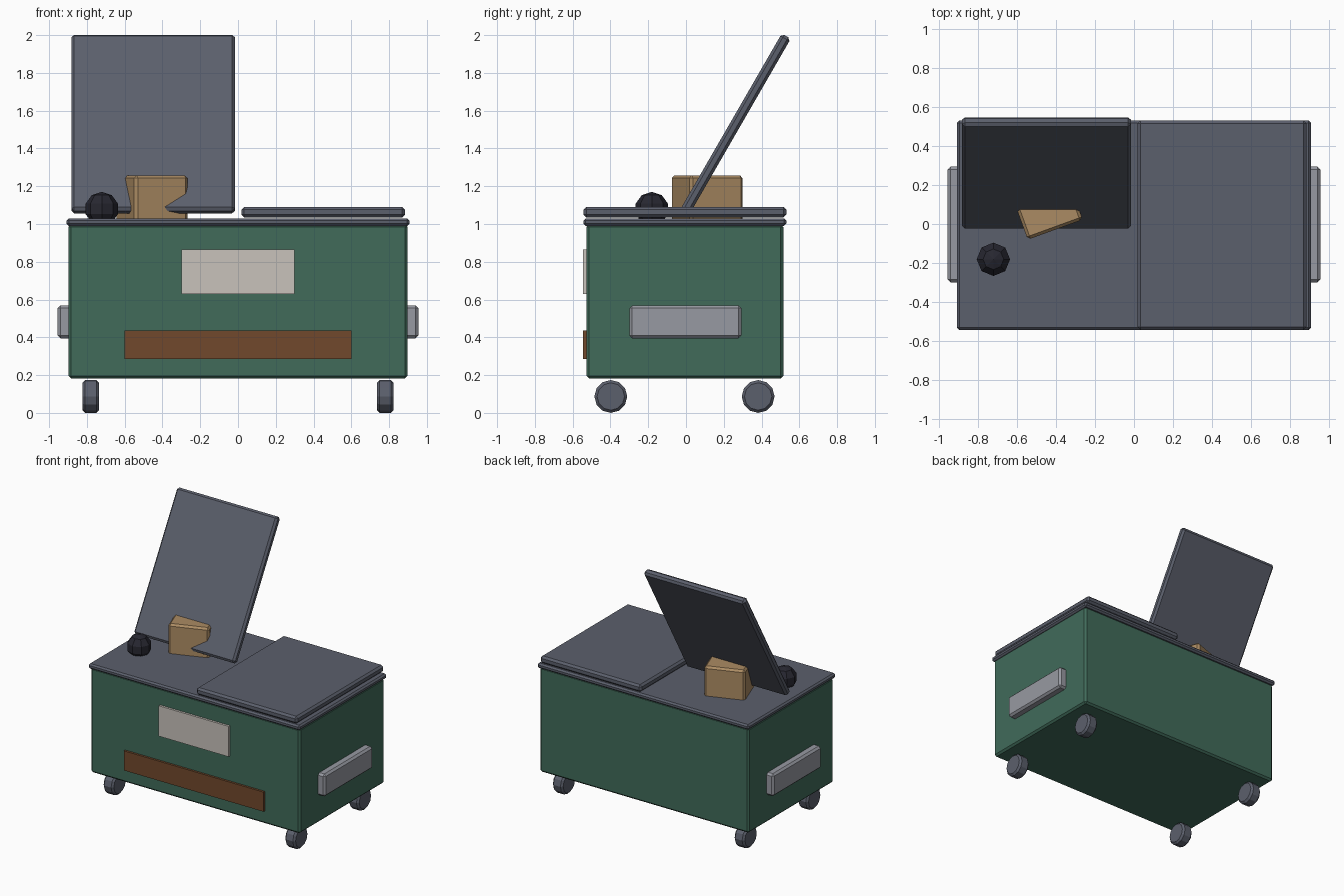
import bpy, bmesh, math
from mathutils import Matrix

if "Cube" in bpy.data.objects:
    bpy.data.objects.remove(bpy.data.objects["Cube"])


def material(name, rgb):
    m = bpy.data.materials.new(name)
    m.diffuse_color = (*rgb, 1)
    m.use_nodes = True
    m.node_tree.nodes["Principled BSDF"].inputs["Base Color"].default_value = m.diffuse_color
    return m


GREEN = material("green paint", (0.052, 0.147, 0.102))
DARK = material("dark plastic", (0.105, 0.115, 0.15))
STEEL = material("grey steel", (0.31, 0.32, 0.36))
PAPER = material("off white", (0.58, 0.54, 0.50))
RUST = material("rust brown", (0.165, 0.066, 0.025))
CARD = material("cardboard", (0.41, 0.26, 0.125))
BLACK = material("black bag", (0.02, 0.02, 0.03))


def finish(name, bm, mat, bevel=0.0, limit=40):
    me = bpy.data.meshes.new(name)
    bmesh.ops.recalc_face_normals(bm, faces=bm.faces)
    bm.to_mesh(me)
    bm.free()
    me.materials.append(mat)
    ob = bpy.data.objects.new(name, me)
    bpy.context.collection.objects.link(ob)
    if bevel:
        b = ob.modifiers.new("edge bevel", 'BEVEL')
        b.width = bevel
        b.segments = 1
        b.limit_method = 'ANGLE'
        b.angle_limit = math.radians(limit)
    return ob


def box(name, center, size, mat, bevel=0.0, rot=(0, 0, 0)):
    bm = bmesh.new()
    bmesh.ops.create_cube(bm, size=1, matrix=Matrix.Diagonal((*size, 1)))
    ob = finish(name, bm, mat, bevel)
    ob.location = center
    ob.rotation_euler = rot
    return ob


YC = -0.006  # centre of the container in depth

# container and rim
box("container_body", (0, YC, 0.59), (1.796, 1.042, 0.816), GREEN, 0.014)
box("top_rim", (0, YC, 1.01), (1.816, 1.074, 0.04), DARK, 0.012)

# closed lid and propped open lid
box("closed_lid", (0.451, YC, 1.063), (0.866, 1.074, 0.056), DARK, 0.015)
box("open_lid", (-0.449, 0.262, 1.529), (0.866, 1.076, 0.055), DARK, 0.015,
    (math.radians(60), 0, 0))

# front plates
box("front_label", (0, -0.533, 0.748), (0.6, 0.022, 0.236), PAPER)
box("rust_strip", (0, -0.533, 0.36), (1.2, 0.022, 0.152), RUST)

# side lifting pockets and wheels
for side, sx in (("left", -1), ("right", 1)):
    box(side + "_lift_pocket", (sx * 0.915, YC + 0.003, 0.482),
        (0.08, 0.594, 0.174), STEEL, 0.015)
    for end, y in (("front", -0.398), ("back", 0.382)):
        bm = bmesh.new()
        bmesh.ops.create_cone(bm, cap_ends=True, segments=12, radius1=0.087,
                              radius2=0.087, depth=0.088,
                              matrix=Matrix.Rotation(math.pi / 2, 4, 'Y'))
        w = finish(f"{end}_{side}_wheel", bm, DARK, 0.014)
        w.location = (sx * 0.78, y, 0.087)

# cardboard box pushed through the open lid
box("cardboard_box", (-0.455, 0.112, 1.133), (0.3, 0.3, 0.25), CARD, 0.015,
    (0, 0, math.radians(20)))

# round rubbish bag
bm = bmesh.new()
bmesh.ops.create_uvsphere(bm, u_segments=8, v_segments=5, radius=0.09)
finish("rubbish_bag", bm, BLACK).location = (-0.721, -0.181, 1.08)
